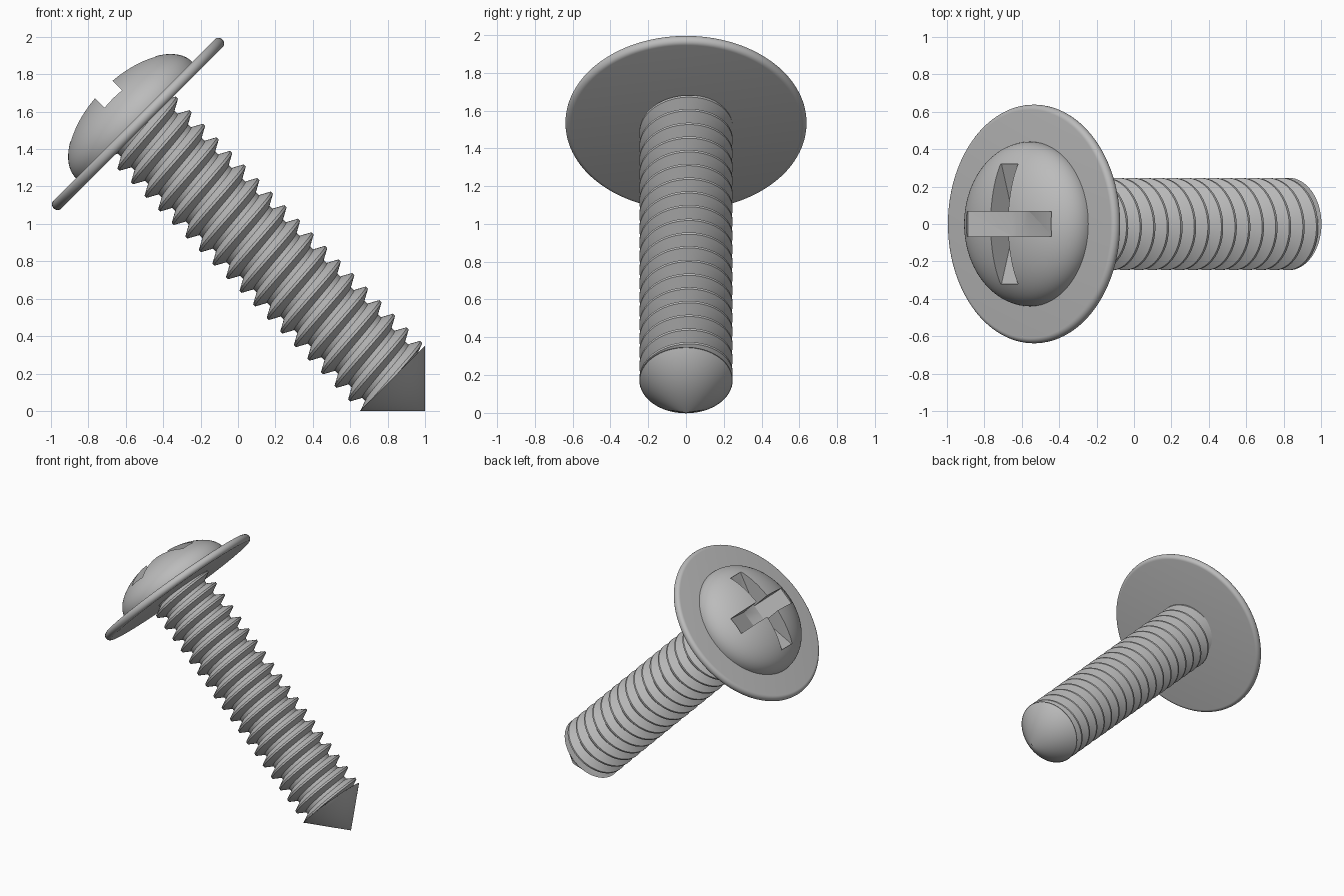
import bpy, bmesh, math
from mathutils import Matrix

if "Cube" in bpy.data.objects:
    bpy.data.objects.remove(bpy.data.objects["Cube"], do_unlink=True)

# Single grey metal
steel = bpy.data.materials.new("grey_metal")
steel.use_nodes = True
GREY = (0.5, 0.5, 0.5, 1)
steel.diffuse_color = GREY
steel.node_tree.nodes["Principled BSDF"].inputs["Base Color"].default_value = GREY

# Parts are made along z from the tip, then tilted 45 degrees
TILT = Matrix.Translation((1, 0, 0)) @ Matrix.Rotation(math.radians(-45), 4, 'Y')
R = 0.247          # thread crest and tip radius
PITCH = 0.1026


def finish(name, bm):
    bmesh.ops.remove_doubles(bm, verts=bm.verts, dist=1e-6)
    bmesh.ops.recalc_face_normals(bm, faces=bm.faces)
    bm.transform(TILT)
    me = bpy.data.meshes.new(name)
    bm.to_mesh(me)
    bm.free()
    me.materials.append(steel)
    ob = bpy.data.objects.new(name, me)
    bpy.context.collection.objects.link(ob)
    return ob


def smooth(ob):
    bpy.ops.object.select_all(action='DESELECT')
    ob.select_set(True)
    bpy.context.view_layer.objects.active = ob
    bpy.ops.object.shade_smooth_by_angle(angle=math.radians(30))


def lathe(name, profile, segs=96):
    """Revolve (radius, height) points around z."""
    bm = bmesh.new()
    vs = [bm.verts.new((r, 0, z)) for r, z in profile]
    es = [bm.edges.new(p) for p in zip(vs, vs[1:])]
    bmesh.ops.spin(bm, geom=vs + es, cent=(0, 0, 0), axis=(0, 0, 1),
                   angle=math.tau, steps=segs, use_merge=False)
    return finish(name, bm)


# Pointed tip
smooth(lathe("tip", [(0, 0), (R, R), (0, R)]))

# Flange with a rounded rim
LOW, TOP, RIM, ROUND = 2.14, 2.20, 0.638, 0.028
arc = [math.radians(-90 + 15 * i) for i in range(13)]
rim = [(RIM - ROUND + ROUND * math.cos(a), (LOW + TOP) / 2 + (TOP - LOW) / 2 * math.sin(a))
       for a in arc]
smooth(lathe("flange", [(0, LOW)] + rim + [(0, TOP)], 128))

# Helical thread: one tooth profile swept down the shaft
STEPS = 64
Z0, Z1 = R - 0.003, 2.17
tooth = [(R, -0.007), (R, 0.007), (0.188, 0.039), (0.188, PITCH - 0.039)]
bm = bmesh.new()
turns = range(-1, 22)
rows = []
for i in range(STEPS + 1):
    a = math.tau * i / STEPS
    row = []
    for t in turns:
        for r, dz in tooth:
            z = 0.173 + PITCH * (t + i / STEPS) + dz
            row.append(bm.verts.new((r * math.cos(a), r * math.sin(a),
                                     min(max(z, Z0), Z1))))
    rows.append(row)
for p, q in zip(rows, rows[1:]):
    for j in range(len(p) - 1):
        bm.faces.new((p[j], q[j], q[j + 1], p[j + 1]))
bmesh.ops.dissolve_degenerate(bm, edges=bm.edges, dist=1e-6)
smooth(finish("threaded_shaft", bm))

# Domed head
DOME_R, DOME_H = 0.44, 0.235
dome = [(DOME_R * math.cos(a), TOP + DOME_H * math.sin(a))
        for a in (math.pi / 2 * i / 24 for i in range(24))]
head = lathe("head", [(0, TOP - 0.02), (DOME_R, TOP - 0.02)] + dome + [(0, TOP + DOME_H)])

# Cross recess with floors sloping to a flat centre
W, REACH = 0.066, 0.32
floor = [(-REACH, 2.35), (-W, 2.27), (W, 2.27), (REACH, 2.35), (REACH, 2.6), (-REACH, 2.6)]
for k in range(2):
    bm = bmesh.new()
    face = bm.faces.new([bm.verts.new((x, -W, z)) for x, z in floor])
    ext = bmesh.ops.extrude_face_region(bm, geom=[face])
    bmesh.ops.translate(bm, vec=(0, 2 * W, 0),
                        verts=[v for v in ext["geom"] if isinstance(v, bmesh.types.BMVert)])
    bm.transform(Matrix.Rotation(k * math.pi / 2, 4, 'Z'))
    cutter = finish("slot_cutter", bm)
    cutter.hide_render = True
    cut = head.modifiers.new("slot", 'BOOLEAN')
    cut.operation, cut.solver, cut.object = 'DIFFERENCE', 'EXACT', cutter
    bpy.context.view_layer.objects.active = head
    bpy.ops.object.modifier_apply(modifier=cut.name)
    bpy.data.objects.remove(cutter, do_unlink=True)
smooth(head)
